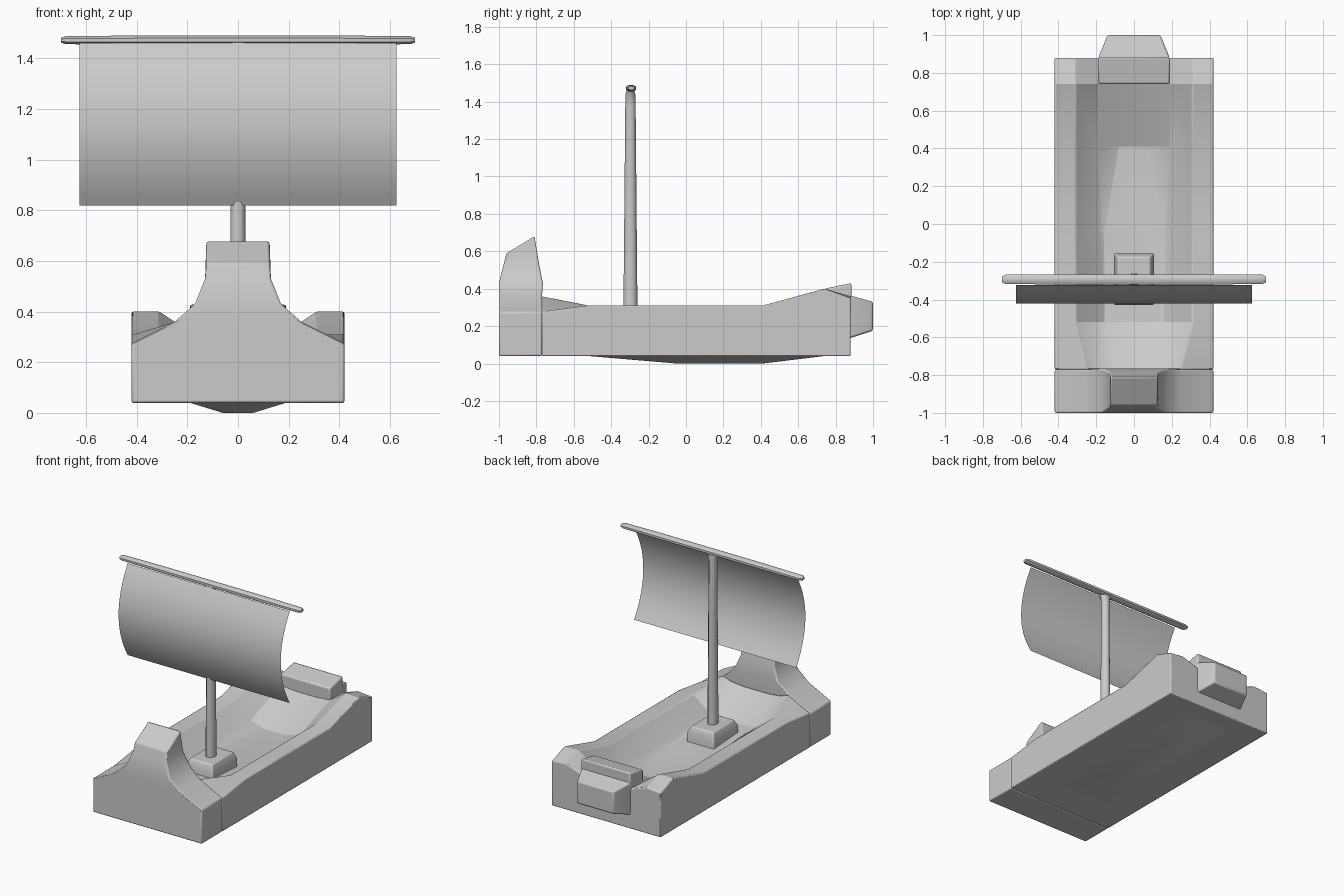
import bpy, bmesh, math

if "Cube" in bpy.data.objects:
    bpy.data.objects.remove(bpy.data.objects["Cube"])


def loft(name, rings, bevel=0.0, closed=True, angle=30):
    """Skin a list of equal-length point rings; cap both ends when closed."""
    bm = bmesh.new()
    rows = [[bm.verts.new(p) for p in r] for r in rings]
    n = len(rows[0])
    for a, b in zip(rows, rows[1:]):
        for i in range(n if closed else n - 1):
            j = (i + 1) % n
            bm.faces.new((a[i], a[j], b[j], b[i]))
    if closed:
        bm.faces.new(rows[0][::-1])
        bm.faces.new(rows[-1])
    bmesh.ops.recalc_face_normals(bm, faces=bm.faces)
    me = bpy.data.meshes.new(name)
    bm.to_mesh(me)
    bm.free()
    ob = bpy.data.objects.new(name, me)
    bpy.context.collection.objects.link(ob)
    if bevel:
        m = ob.modifiers.new("bevel", 'BEVEL')
        m.width, m.segments, m.limit_method = bevel, 2, 'ANGLE'
        m.angle_limit = math.radians(35)
    bpy.context.view_layer.objects.active = ob
    ob.select_set(True)
    bpy.ops.object.shade_smooth_by_angle(angle=math.radians(angle))
    ob.select_set(False)
    return ob


def rect(hw, y0, y1, z0, z1=None):
    """Rectangle with front edge at z0 and back edge at z1."""
    z1 = z0 if z1 is None else z1
    return [(-hw, y0, z0), (hw, y0, z0), (hw, y1, z1), (-hw, y1, z1)]


def rect_y(hw, y, z0, z1):
    return [(-hw, y, z0), (hw, y, z0), (hw, y, z1), (-hw, y, z1)]


# Hull: half sections along y (outer z, rim x, rim z, bilge z, floor x, floor z)
stations = [(-0.77, .275, .25, .36, .34, .10, .33),
            (-0.52, .31, .31, .31, .22, .15, .20),
            (-0.05, .31, .31, .31, .20, .16, .17),
            (0.41, .31, .31, .31, .20, .08, .17),
            (0.74, .40, .31, .40, .32, .08, .31),
            (0.88, .35, .31, .36, .32, .08, .31)]
rings = []
for y, zo, xr, zr, zb, xf, zf in stations:
    half = [(.42, .04), (.42, zo), (xr, zr), (.19, zb), (xf, zf)]
    rings.append([(x, y, z) for x, z in half] + [(-x, y, z) for x, z in half[::-1]])
loft("hull", rings, .006, angle=20)

# Shallow keel under the hull
loft("keel", [[(-a, -b + .11, z), (a, -b + .11, z), (a, c, z), (-a, c, z)]
              for a, b, c, z in ((.19, .63, .74, .05), (.19, .63, .74, .04), (.06, .16, .41, 0))])

# Raised prow, stacked in z
loft("prow", [rect(.42, -1, -.77, .04), rect(.42, -1, -.77, .275),
              rect(.25, -1, -.77, .36), rect(.17, -1, -.765, .43),
              rect(.13, -.975, -.785, .53), rect(.125, -.96, -.81, .59, .68)], .008)

# Stern block and the tapered tail behind it
loft("stern_block", [rect(.19, .74, .885, .28), rect(.19, .74, .885, .40, .43)], .01)
loft("stern_tail", [rect_y(.19, .86, .13, .37), rect_y(.185, .89, .14, .36),
                    rect_y(.14, 1.0, .175, .33)], .01)

# Stepped mast foot
loft("mast_foot", [rect(.105, -.43, -.155, .12), rect(.105, -.43, -.155, .235),
                   rect(.085, -.41, -.175, .28)], .008)


# Mast and yard: eight-sided tapered poles
def octagon(rx, ry):
    return [(rx * math.cos(t), ry * math.sin(t))
            for t in (math.pi / 8 + i * math.pi / 4 for i in range(8))]


loft("mast", [[(x, y - .297, z) for x, y in octagon(rx, ry)]
              for z, rx, ry in ((.25, .034, .041), (1.38, .028, .030),
                                (1.44, .034, .028), (1.465, .06, .022))], angle=50)
loft("yard", [[(s, a - .293, b + 1.472) for a, b in octagon(ra, rb)]
              for s, ra, rb in ((-.70, .016, .010), (-.68, .027, .017), (-.4, .029, .020),
                                (.4, .029, .020), (.68, .027, .017), (.70, .016, .010))], angle=50)

# Billowing sail: a single curved sheet
sail = []
for i in range(17):
    t = i / 16
    sail.append([(x, -.322 - .1 * (1 - (2 * t - 1) ** 2), .82 + .64 * t) for x in (-.625, .625)])
loft("sail", sail, closed=False)
